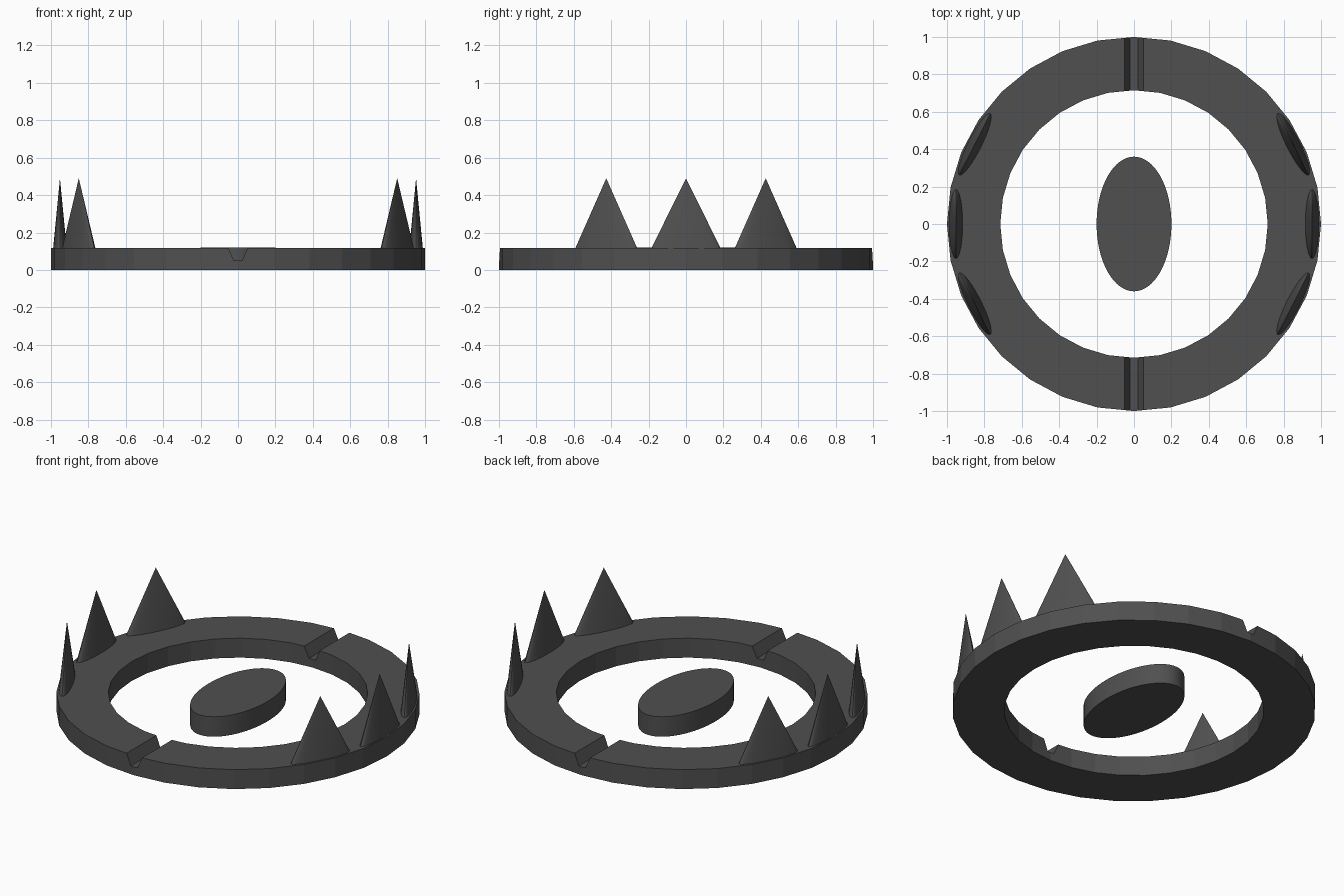
import bpy, bmesh, math
from mathutils import Matrix

if "Cube" in bpy.data.objects:
    bpy.data.objects.remove(bpy.data.objects["Cube"])

TOP = 0.118
dark = bpy.data.materials.new("dark_metal")
dark.diffuse_color = (0.08, 0.08, 0.08, 1)
dark.use_nodes = True
dark.node_tree.nodes["Principled BSDF"].inputs["Base Color"].default_value = dark.diffuse_color


def add(name, bm):
    bmesh.ops.recalc_face_normals(bm, faces=bm.faces)
    me = bpy.data.meshes.new(name)
    bm.to_mesh(me)
    bm.free()
    ob = bpy.data.objects.new(name, me)
    bpy.context.collection.objects.link(ob)
    me.materials.append(dark)
    return ob


def smooth(ob, angle=40):
    bpy.ops.object.select_all(action='DESELECT')
    ob.select_set(True)
    bpy.context.view_layer.objects.active = ob
    bpy.ops.object.shade_smooth_by_angle(angle=math.radians(angle))


# 32-sided flat ring from a rectangular cross-section
bm = bmesh.new()
N = 32
profile = [(1.0, 0), (1.0, TOP), (0.715, TOP), (0.715, 0)]
loops = []
for i in range(N):
    a = 2 * math.pi * i / N
    loops.append([bm.verts.new((r * math.cos(a), r * math.sin(a), z)) for r, z in profile])
for i in range(N):
    p, q = loops[i], loops[(i + 1) % N]
    for j in range(4):
        k = (j + 1) % 4
        bm.faces.new((p[j], q[j], q[k], p[k]))
ring = add("base_ring", bm)

# tapered groove cutter across the ring, front to back
bm = bmesh.new()
section = [(-0.022, 0.05), (0.022, 0.05), (0.084, 0.19), (-0.084, 0.19)]
ends = [[bm.verts.new((x, y, z)) for x, z in section] for y in (-1.2, 1.2)]
bm.faces.new(ends[0])
bm.faces.new(ends[1])
for j in range(4):
    k = (j + 1) % 4
    bm.faces.new((ends[0][j], ends[0][k], ends[1][k], ends[1][j]))
cutter = add("groove_cutter", bm)
cutter.hide_render = True
cutter.hide_set(True)
cut = ring.modifiers.new("groove", 'BOOLEAN')
cut.operation = 'DIFFERENCE'
cut.solver = 'EXACT'
cut.object = cutter

# oval centre pad
bm = bmesh.new()
bmesh.ops.create_cone(bm, cap_ends=True, segments=64, radius1=1, radius2=1, depth=0.121,
                      matrix=Matrix.Translation((0, 0, 0.0605)) @ Matrix.Diagonal((0.2, 0.36, 1, 1)))
smooth(add("trigger_pad", bm))

# flattened conical teeth, three on each side
SINK, TIP = 0.006, 0.49
depth = TIP - TOP + SINK
grow = depth / (TIP - TOP)
for side, base in (("right", 0), ("left", 180)):
    for i, deg in enumerate((-26.6, 0, 26.6)):
        bm = bmesh.new()
        m = (Matrix.Rotation(math.radians(base + deg), 4, 'Z')
             @ Matrix.Translation((0.952, 0, TIP - depth / 2))
             @ Matrix.Diagonal((0.036 * grow, 0.184 * grow, 1, 1)))
        bmesh.ops.create_cone(bm, cap_ends=True, segments=32, radius1=1, radius2=0,
                              depth=depth, matrix=m)
        smooth(add(f"{side}_tooth_{i + 1}", bm))
